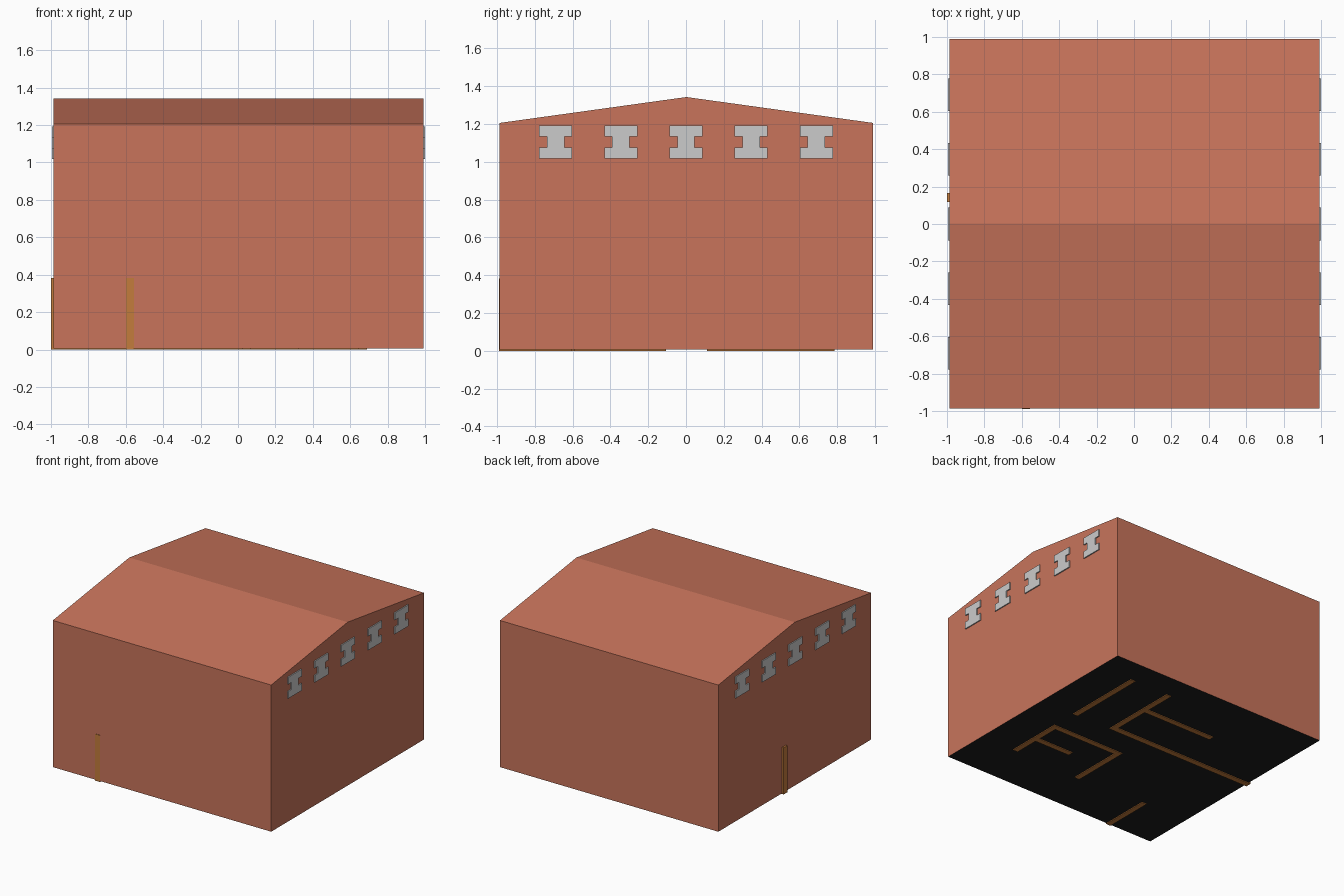
import bpy

if "Cube" in bpy.data.objects:
    bpy.data.objects.remove(bpy.data.objects["Cube"])


def material(name, color):
    m = bpy.data.materials.new(name)
    m.diffuse_color = (*color, 1)
    m.use_nodes = True
    m.node_tree.nodes["Principled BSDF"].inputs["Base Color"].default_value = m.diffuse_color
    return m


BRICK = material("brick", (0.58, 0.175, 0.105))
BLACK = material("black", (0.012, 0.012, 0.012))
WOOD = material("wood", (0.55, 0.2, 0.045))


def mesh(name, verts, faces, mat=None):
    me = bpy.data.meshes.new(name)
    me.from_pydata(verts, [], faces)
    ob = bpy.data.objects.new(name, me)
    bpy.context.collection.objects.link(ob)
    if mat:
        me.materials.append(mat)
    return ob


def prism(name, profile, x0, x1, mat=None, skip=()):
    """Extrude a (y, z) profile along x; skip lists side edges left open."""
    n = len(profile)
    verts = [(x, y, z) for x in (x0, x1) for y, z in profile]
    faces = [tuple(reversed(range(n))), tuple(range(n, 2 * n))]
    faces += [(i, (i + 1) % n, n + (i + 1) % n, n + i)
              for i in range(n) if i not in skip]
    return mesh(name, verts, faces, mat)


X0, X1, Y0, Y1, BASE = -0.986, 0.991, -0.986, 0.99, 0.006

# Gabled shell, open underneath where the floor closes it
prism("house_shell", [(Y0, BASE), (Y1, BASE), (Y1, 1.206), (0.002, 1.343), (Y0, 1.206)],
      X0, X1, BRICK, skip=(0,))

# Floor
mesh("floor", [(X0, Y0, BASE), (X0, Y1, BASE), (X1, Y1, BASE), (X1, Y0, BASE)],
     [(0, 1, 2, 3)], BLACK)

# I-shaped gable windows on both ends
half = [(0.087, -0.087), (0.087, -0.029), (0.046, -0.029),
        (0.046, 0.029), (0.087, 0.029), (0.087, 0.087)]
outline = half + [(-y, -z) for y, z in half]
for side, (a, b) in {"right": (0.98, 1.0), "left": (-0.995, -0.975)}.items():
    for i in range(5):
        cy = (i - 2) * 0.345
        prism(f"window_{side}_{i + 1}", [(cy + y, 1.105 + z) for y, z in outline], a, b)

# Room partitions, standing slightly through the floor: x0, x1, y0, y1
partitions = [
    (0.645, 0.69, 0.11, 0.785),
    (0.295, 0.34, 0.118, 0.785),
    (-1.0, 0.295, 0.118, 0.165),
    (-0.34, 0.295, 0.475, 0.52),
    (0.645, 0.69, -0.59, -0.105),
    (0.07, 0.645, -0.15, -0.105),
    (0.025, 0.07, -0.61, -0.105),
    (0.32, 0.645, -0.38, -0.335),
    (-0.6, -0.557, -0.99, -0.57),
]
for i, (x0, x1, y0, y1) in enumerate(partitions):
    prism(f"partition_{i + 1}", [(y0, 0), (y1, 0), (y1, 0.382), (y0, 0.382)], x0, x1, WOOD)
